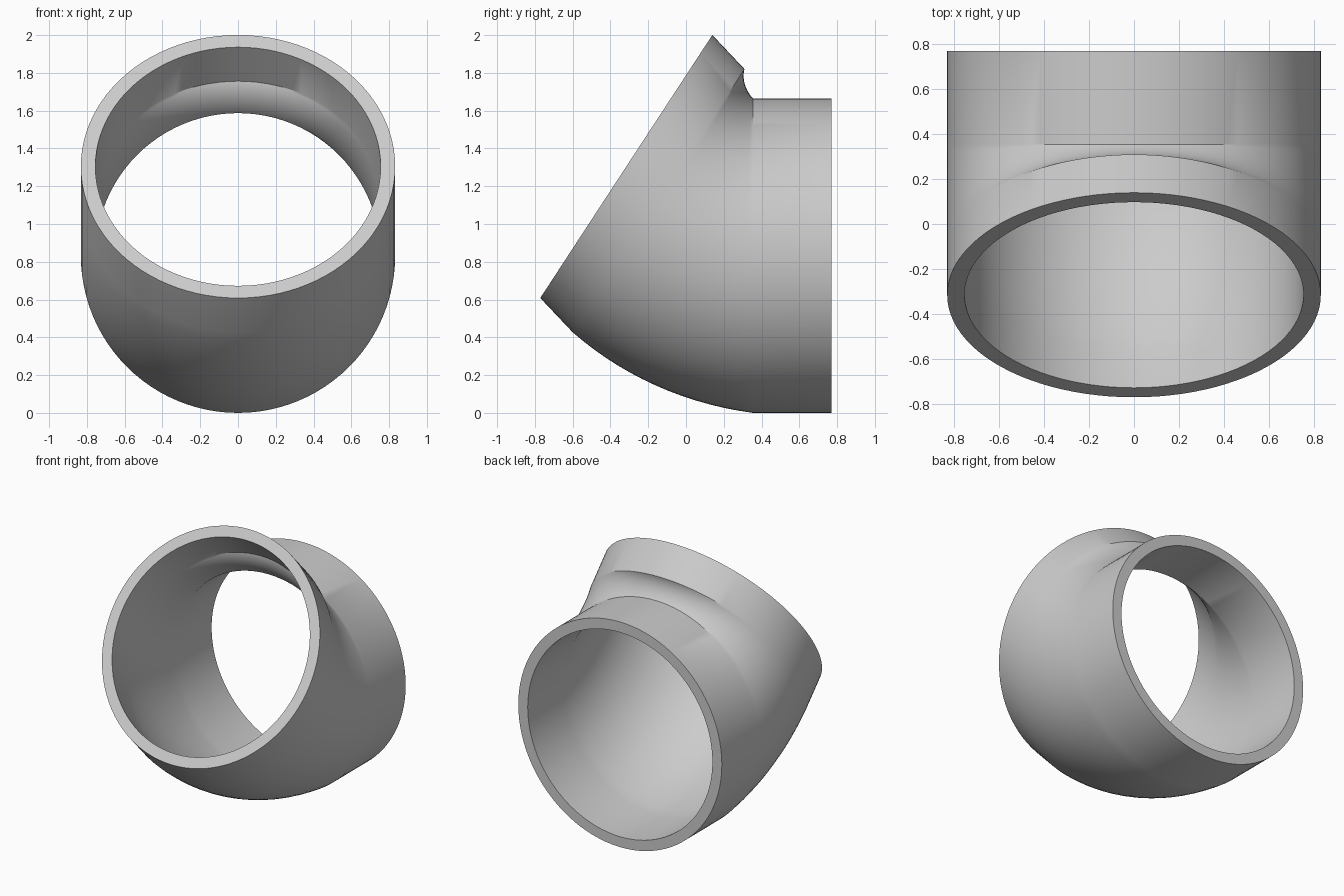
import bpy, bmesh
from math import sin, cos, tau, radians
from mathutils import Vector

cube = bpy.data.objects.get("Cube")
if cube:
    bpy.data.objects.remove(cube, do_unlink=True)

OUTER, INNER = 0.832, 0.755      # pipe radii
SIDES, STEPS = 96, 14            # sides around the pipe, steps along the bend
BEND = radians(33.2)
PIVOT = Vector((0, 0.355, 1.89))  # rings of the bend turn about this point

# Single grey material
grey = bpy.data.materials.new("pipe grey")
colour = (0.6, 0.6, 0.6, 1)
grey.diffuse_color = colour
grey.use_nodes = True
grey.node_tree.nodes["Principled BSDF"].inputs["Base Color"].default_value = colour


def station(angle, distance):
    """Centre and in-plane up direction of a ring turned about the pivot."""
    up = Vector((0, sin(angle), cos(angle)))
    return PIVOT - up * distance, up


# Path: straight back collar, tightening bend, slanted front collar
bend = [station(BEND * i / STEPS, 1.058 + (0.915 - 1.058) * i / STEPS)
        for i in range(STEPS + 1)]
path = [(Vector((0, 0.77, 0.832)), Vector((0, 0, 1)))] + bend
centre, up = bend[-1]
path.append((centre + Vector((0, -0.17, 0.18)), up))

bm = bmesh.new()


def ring(centre, up, radius):
    return [bm.verts.new(centre + Vector((radius * cos(tau * k / SIDES), 0, 0))
                         + up * radius * sin(tau * k / SIDES))
            for k in range(SIDES)]


# Outer wall forwards and inner wall back, closed by the flat end rims
loops = [ring(c, u, OUTER) for c, u in path]
loops += [ring(c, u, INNER) for c, u in reversed(path)]
for i, a in enumerate(loops):
    b = loops[(i + 1) % len(loops)]
    for k in range(SIDES):
        n = (k + 1) % SIDES
        bm.faces.new((a[k], a[n], b[n], b[k]))
bmesh.ops.recalc_face_normals(bm, faces=bm.faces[:])

mesh = bpy.data.meshes.new("pipe_elbow")
bm.to_mesh(mesh)
bm.free()
mesh.materials.append(grey)
elbow = bpy.data.objects.new("pipe_elbow", mesh)
bpy.context.collection.objects.link(elbow)

# Smooth walls with crisp rims and creases
bpy.ops.object.select_all(action='DESELECT')
elbow.select_set(True)
bpy.context.view_layer.objects.active = elbow
bpy.ops.object.shade_smooth_by_angle(angle=radians(30))
